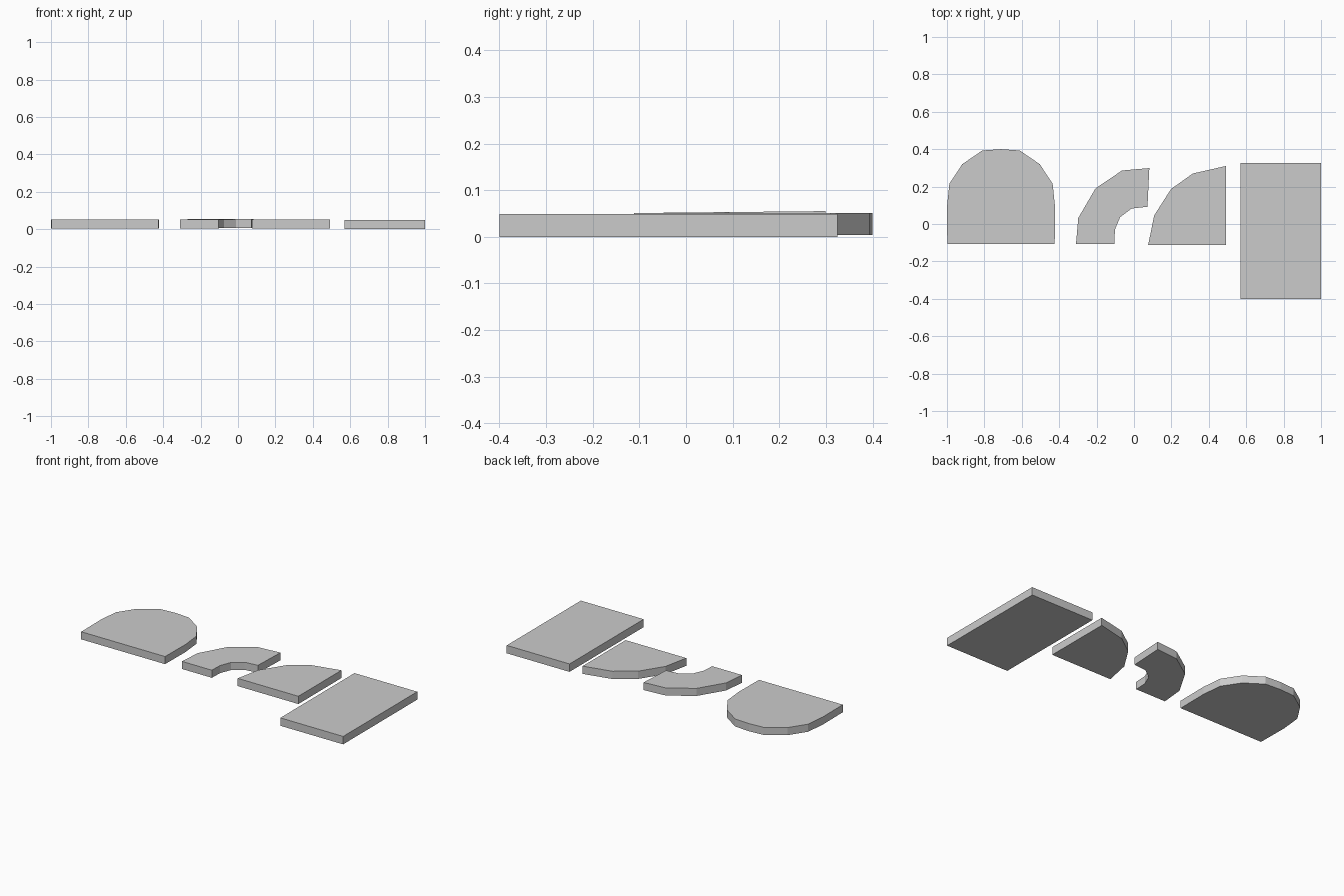
import bpy, bmesh

if "Cube" in bpy.data.objects:
    bpy.data.objects.remove(bpy.data.objects["Cube"])


def slab(name, outline, z0, z1, tilt=0.0):
    """Extrude a flat counter-clockwise outline; tilt raises the slab towards the back."""
    bm = bmesh.new()
    base = bm.faces.new([bm.verts.new((x, y, z0 + tilt * (y + 0.11))) for x, y in outline])
    ext = bmesh.ops.extrude_face_region(bm, geom=[base], use_keep_orig=True)
    top = [g for g in ext["geom"] if isinstance(g, bmesh.types.BMVert)]
    bmesh.ops.translate(bm, verts=top, vec=(0, 0, z1 - z0))
    bmesh.ops.recalc_face_normals(bm, faces=bm.faces)
    mesh = bpy.data.meshes.new(name)
    bm.to_mesh(mesh)
    bm.free()
    obj = bpy.data.objects.new(name, mesh)
    bpy.context.collection.objects.link(obj)
    return obj


# Round-topped slab, half outline mirrored about its centre line
cx = -0.711
half = [(0.287, -0.108), (0.289, 0.09), (0.276, 0.215), (0.207, 0.32), (0.1, 0.393)]
slab("rounded_slab",
     [(cx + x, y) for x, y in half] + [(cx, 0.4)] + [(cx - x, y) for x, y in reversed(half)],
     0.004, 0.051)

# Quarter-ring slab: outer arc then inner arc
outer = [(-0.31, -0.106), (-0.298, 0.032), (-0.206, 0.19), (-0.064, 0.286), (0.082, 0.299)]
inner = [(0.072, 0.092), (-0.012, 0.083), (-0.074, 0.037), (-0.102, -0.03), (-0.105, -0.106)]
slab("quarter_ring_slab", list(reversed(outer + inner)), 0.004, 0.051, tilt=0.01)

# Quarter-round slab
slab("quarter_round_slab",
     [(0.076, -0.111), (0.491, -0.111), (0.491, 0.31), (0.315, 0.27), (0.198, 0.187), (0.108, 0.046)],
     0.003, 0.051)

# Straight rectangular slab
slab("rectangular_slab", [(0.57, -0.4), (1, -0.4), (1, 0.325), (0.57, 0.325)], 0.0, 0.049)
